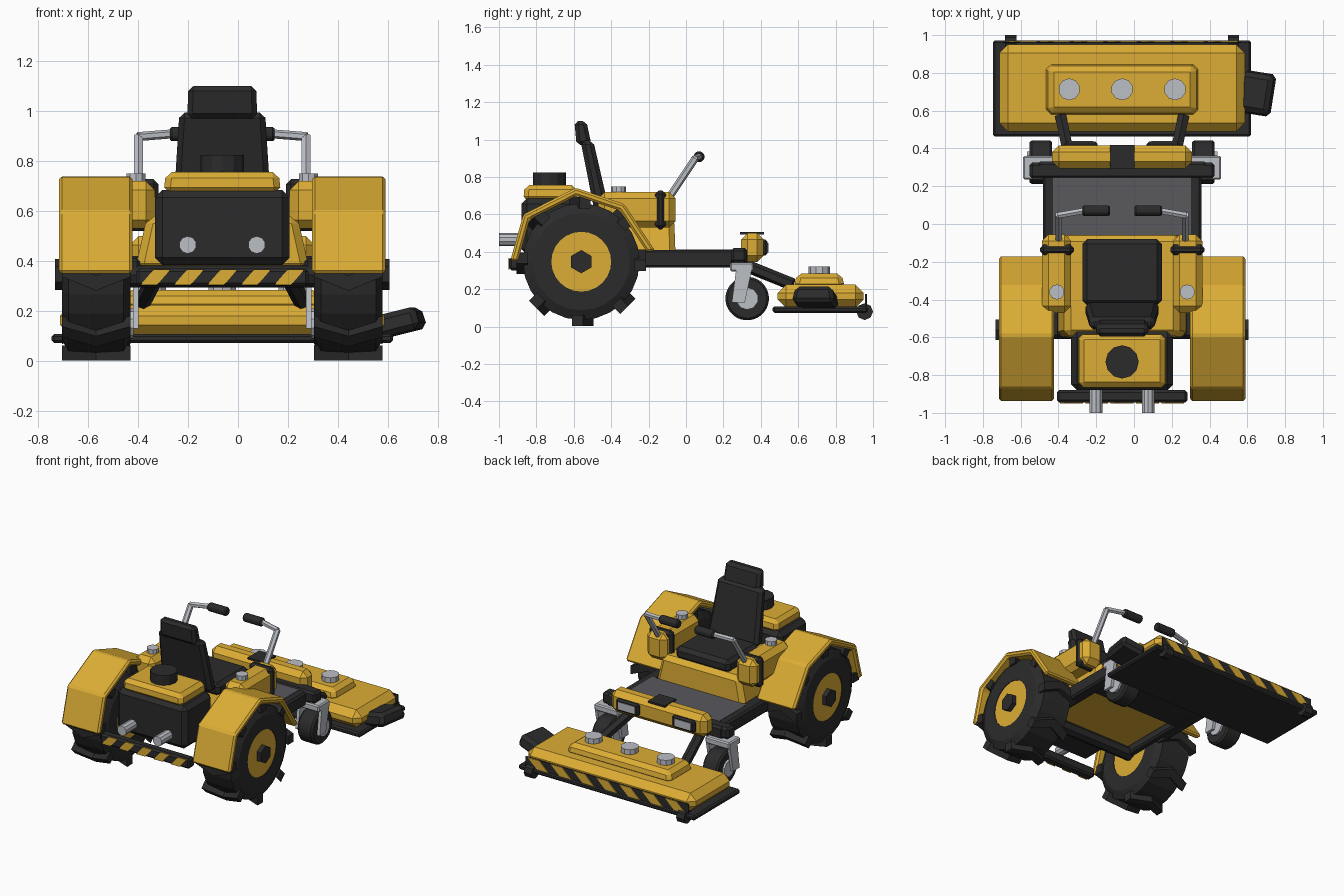
import bpy, bmesh, math
from mathutils import Vector, Matrix

cube = bpy.data.objects.get("Cube")
if cube:
    bpy.data.objects.remove(cube)

CX = -0.063  # centreline of the machine


def material(name, rgb):
    m = bpy.data.materials.new(name)
    m.use_nodes = True
    m.diffuse_color = (*rgb, 1)
    m.node_tree.nodes["Principled BSDF"].inputs["Base Color"].default_value = (*rgb, 1)
    return m


YELLOW = material("warm yellow", (0.72, 0.42, 0.035))
BLACK = material("soft black", (0.024, 0.024, 0.024))
FLOOR = material("floor grey", (0.1, 0.1, 0.11))
METAL = material("light metal", (0.5, 0.52, 0.56))


def finish(name, mat, bm, bevel=0):
    bmesh.ops.recalc_face_normals(bm, faces=bm.faces)
    if bevel:
        bmesh.ops.bevel(bm, geom=bm.edges[:], offset=bevel, segments=1, affect='EDGES')
    bmesh.ops.translate(bm, verts=bm.verts, vec=(CX, 0, 0))
    me = bpy.data.meshes.new(name)
    bm.to_mesh(me)
    bm.free()
    me.materials.append(mat)
    ob = bpy.data.objects.new(name, me)
    bpy.context.collection.objects.link(ob)
    return ob


def box(name, mat, xs, ys, zs, bevel=0, top=(1, 1), shift=0, turn=None):
    """Box from ranges; the top may be scaled and shifted along y."""
    lo = Vector((xs[0], ys[0], zs[0]))
    hi = Vector((xs[1], ys[1], zs[1]))
    mid, size = (lo + hi) / 2, hi - lo
    bm = bmesh.new()
    bmesh.ops.create_cube(bm, size=1)
    for v in bm.verts:
        up = v.co.z > 0
        v.co = Vector(a * b for a, b in zip(v.co, size))
        if up:
            v.co.x *= top[0]
            v.co.y = v.co.y * top[1] + shift
    if turn:
        bmesh.ops.transform(bm, verts=bm.verts, matrix=turn)
    bmesh.ops.translate(bm, verts=bm.verts, vec=mid)
    return finish(name, mat, bm, bevel)


def rod(name, mat, a, b, r, sides=10, bevel=0):
    a, b = Vector(a), Vector(b)
    bm = bmesh.new()
    bmesh.ops.create_cone(bm, cap_ends=True, segments=sides, radius1=r, radius2=r, depth=(b - a).length)
    rot = (b - a).to_track_quat('Z', 'Y').to_matrix().to_4x4()
    bmesh.ops.transform(bm, verts=bm.verts, matrix=Matrix.Translation((a + b) / 2) @ rot)
    return finish(name, mat, bm, bevel)


def prism(name, mat, points, vec, bevel=0, matrix=None):
    bm = bmesh.new()
    face = bm.faces.new([bm.verts.new(p) for p in points])
    ext = bmesh.ops.extrude_face_region(bm, geom=[face])
    bmesh.ops.translate(bm, vec=vec, verts=[g for g in ext["geom"] if isinstance(g, bmesh.types.BMVert)])
    if matrix:
        bmesh.ops.transform(bm, verts=bm.verts, matrix=matrix)
    return finish(name, mat, bm, bevel)


def lathe_x(name, mat, profile, centre, steps):
    """Spin a closed (x, radius) profile around the x axis."""
    bm = bmesh.new()
    verts = [bm.verts.new((x, 0, r)) for x, r in profile]
    edges = [bm.edges.new((verts[i - 1], verts[i])) for i in range(len(verts))]
    bmesh.ops.spin(bm, geom=verts + edges, cent=(0, 0, 0), axis=(1, 0, 0), angle=math.tau, steps=steps)
    bmesh.ops.remove_doubles(bm, verts=bm.verts, dist=0.0005)
    bmesh.ops.translate(bm, verts=bm.verts, vec=centre)
    return finish(name, mat, bm)


def hazard(name, half, count, y, z0, z1, thick):
    """Row of slanted yellow plates."""
    pitch = 2 * half / count
    lean = pitch * 0.4
    for i in range(count):
        x = -half + i * pitch + pitch * 0.05
        w = pitch * 0.5
        prism(f"{name}_{i + 1}", YELLOW, [(x, y, z0), (x + w, y, z0), (x + w + lean, y, z1), (x + lean, y, z1)], (0, thick, 0))


# Seat platform, frame and floor
box("seat_base", YELLOW, (-0.35, 0.35), (-0.6, -0.055), (0.36, 0.58), 0.03, (0.86, 0.97))
box("floor_frame", BLACK, (-0.4, 0.4), (-0.08, 0.32), (0.32, 0.405), 0.012)
box("floor_plate", FLOOR, (-0.365, 0.365), (-0.06, 0.25), (0.4, 0.412))
box("front_crossbar", BLACK, (-0.45, 0.45), (0.24, 0.33), (0.33, 0.42), 0.015)
rod("rear_axle", BLACK, (-0.45, -0.56, 0.345), (0.45, -0.56, 0.345), 0.05, 8)

# Seat
box("seat_cushion", BLACK, (-0.21, 0.21), (-0.43, -0.08), (0.57, 0.66), 0.025)
box("seat_back", BLACK, (-0.195, 0.195), (-0.49, -0.41), (0.62, 0.995), 0.022, (0.88, 0.85), -0.08)
box("headrest", BLACK, (-0.14, 0.14), (-0.585, -0.505), (0.97, 1.1), 0.02, (0.97, 0.8), -0.02)

# Engine, hood and exhausts
box("engine_block", BLACK, (-0.27, 0.27), (-0.88, -0.57), (0.385, 0.685), 0.03)
box("engine_hood", YELLOW, (-0.235, 0.235), (-0.87, -0.58), (0.67, 0.757), 0.025, (0.96, 0.95))
rod("air_filter", BLACK, (0, -0.73, 0.75), (0, -0.73, 0.825), 0.088, 12)
for side in (-1, 1):
    rod("exhaust_pipe", METAL, (side * 0.138, -0.85, 0.465), (side * 0.138, -1, 0.465), 0.035)

# Rear bumper with warning stripes
box("rear_bumper", BLACK, (-0.345, 0.345), (-0.945, -0.88), (0.3, 0.37), 0.012)
hazard("bumper_stripe", 0.335, 5, -0.944, 0.304, 0.366, -0.005)

# Front lamp bar
box("lamp_bar", YELLOW, (-0.37, 0.37), (0.295, 0.415), (0.345, 0.5), 0.035)
box("lamp_bar_pad", BLACK, (-0.065, 0.065), (0.29, 0.418), (0.493, 0.505))

outer = [(-0.94, 0.35), (-0.87, 0.6), (-0.59, 0.742), (-0.33, 0.655), (-0.165, 0.405)]
hub_y, hub_z = -0.56, 0.347
inner = [(hub_y + (y - hub_y) * 0.89, hub_z + (z - hub_z) * 0.89) for y, z in outer]
tyre = [(-0.137, 0.16), (-0.137, 0.26), (-0.11, 0.312), (0.11, 0.312), (0.137, 0.26), (0.137, 0.16)]
chevron = [(-0.137, 0.05), (0, -0.005), (0.137, 0.05), (0.137, -0.01), (0, -0.065), (-0.137, -0.01)]

for side, label in ((1, "left"), (-1, "right")):
    # Drive wheel with chevron lugs
    cx = side * 0.505
    lathe_x(label + "_tyre", BLACK, tyre, (cx, hub_y, hub_z), 24)
    rod(label + "_rim", YELLOW, (cx - 0.133, hub_y, hub_z), (cx + 0.133, hub_y, hub_z), 0.169, 16)
    rod(label + "_hub", BLACK, (cx, hub_y, hub_z), (cx + side * 0.165, hub_y, hub_z), 0.062, 6)
    for i in range(8):
        place = Matrix.Translation((cx, hub_y, hub_z)) @ Matrix.Rotation(i * math.tau / 8, 4, 'X')
        prism(f"{label}_lug_{i + 1}", BLACK, [(x, t, 0.285) for x, t in chevron], (0, 0, 0.06), 0, place)

    # Fender
    prism(label + "_fender", YELLOW, [(side * 0.36, y, z) for y, z in outer + inner[::-1]],
          (side * 0.293, 0, 0), 0.012)

    # Side console with band, cap and lever
    def span(a, b):
        return tuple(sorted((side * a, side * b)))
    box(label + "_console", YELLOW, span(0.27, 0.425), (-0.47, -0.055), (0.53, 0.72), 0.035)
    box(label + "_console_band", BLACK, span(0.255, 0.435), (-0.165, -0.108), (0.52, 0.728), 0.02)
    rod(label + "_console_cap", METAL, (side * 0.345, -0.36, 0.715), (side * 0.345, -0.36, 0.75), 0.04)
    base, knee = (side * 0.335, -0.09, 0.69), (side * 0.335, 0.05, 0.9)
    rod(label + "_lever", METAL, base, knee, 0.02, 6)
    rod(label + "_lever_bend", METAL, (side * 0.34, 0.045, 0.898), (side * 0.19, 0.072, 0.91), 0.018, 6)
    rod(label + "_lever_grip", BLACK, (side * 0.21, 0.07, 0.908), (side * 0.065, 0.07, 0.908), 0.031, 8, 0.008)

    # Frame rail
    box(label + "_rail", BLACK, span(0.33, 0.42), (-0.6, 0.26), (0.315, 0.41), 0.012)

    # Headlamp
    box(label + "_lamp_housing", BLACK, span(0.13, 0.305), (0.39, 0.436), (0.38, 0.465), 0.012)
    box(label + "_lamp_lens", METAL, span(0.155, 0.28), (0.43, 0.44), (0.397, 0.448))

    # Caster
    wx = side * 0.43
    box(label + "_caster_mount", BLACK, (wx - 0.06, wx + 0.06), (0.24, 0.325), (0.34, 0.42), 0.015)
    box(label + "_caster_crown", METAL, (wx - 0.094, wx + 0.094), (0.235, 0.36), (0.295, 0.342), 0.008)
    for k in (-1, 1):
        fx = wx + k * 0.083
        prism(label + "_caster_fork", METAL, [(fx - 0.011, y, z) for y, z in
              ((0.27, 0.32), (0.355, 0.32), (0.315, 0.13), (0.245, 0.13))], (0.022, 0, 0))
    rod(label + "_caster_wheel", BLACK, (wx - 0.06, 0.327, 0.15), (wx + 0.06, 0.327, 0.15), 0.118, 16, 0.012)
    rod(label + "_caster_hub", METAL, (wx - 0.074, 0.327, 0.15), (wx + 0.074, 0.327, 0.15), 0.06, 10)

    # Deck lift arm and front roller
    rod(label + "_lift_arm", BLACK, (side * 0.27, 0.31, 0.33), (side * 0.325, 0.57, 0.225), 0.034, 6)
    rod(label + "_deck_roller", BLACK, (side * 0.56, 0.955, 0.08), (side * 0.62, 0.955, 0.08), 0.045, 8)

# Mower deck
box("deck_plate", BLACK, (-0.683, 0.683), (0.463, 0.972), (0.073, 0.108), 0.01)
box("deck_shell", YELLOW, (-0.65, 0.65), (0.49, 0.95), (0.1, 0.225), 0.045)
box("deck_cover", YELLOW, (-0.41, 0.41), (0.575, 0.85), (0.205, 0.285), 0.025, (0.94, 0.86))
for i in (-1, 0, 1):
    rod("spindle_cap", METAL, (i * 0.28, 0.713, 0.28), (i * 0.28, 0.713, 0.32), 0.058)
box("deck_warning_strip", BLACK, (-0.63, 0.63), (0.957, 0.964), (0.105, 0.175))
hazard("deck_stripe", 0.62, 7, 0.963, 0.107, 0.174, 0.006)

# Discharge chute
tilt = Matrix.Rotation(math.radians(-9), 4, 'Z') @ Matrix.Rotation(math.radians(-14), 4, 'Y')
box("discharge_chute", BLACK, (0.62, 0.8), (0.575, 0.81), (0.11, 0.2), 0.022, (0.95, 0.85), 0, tilt)
